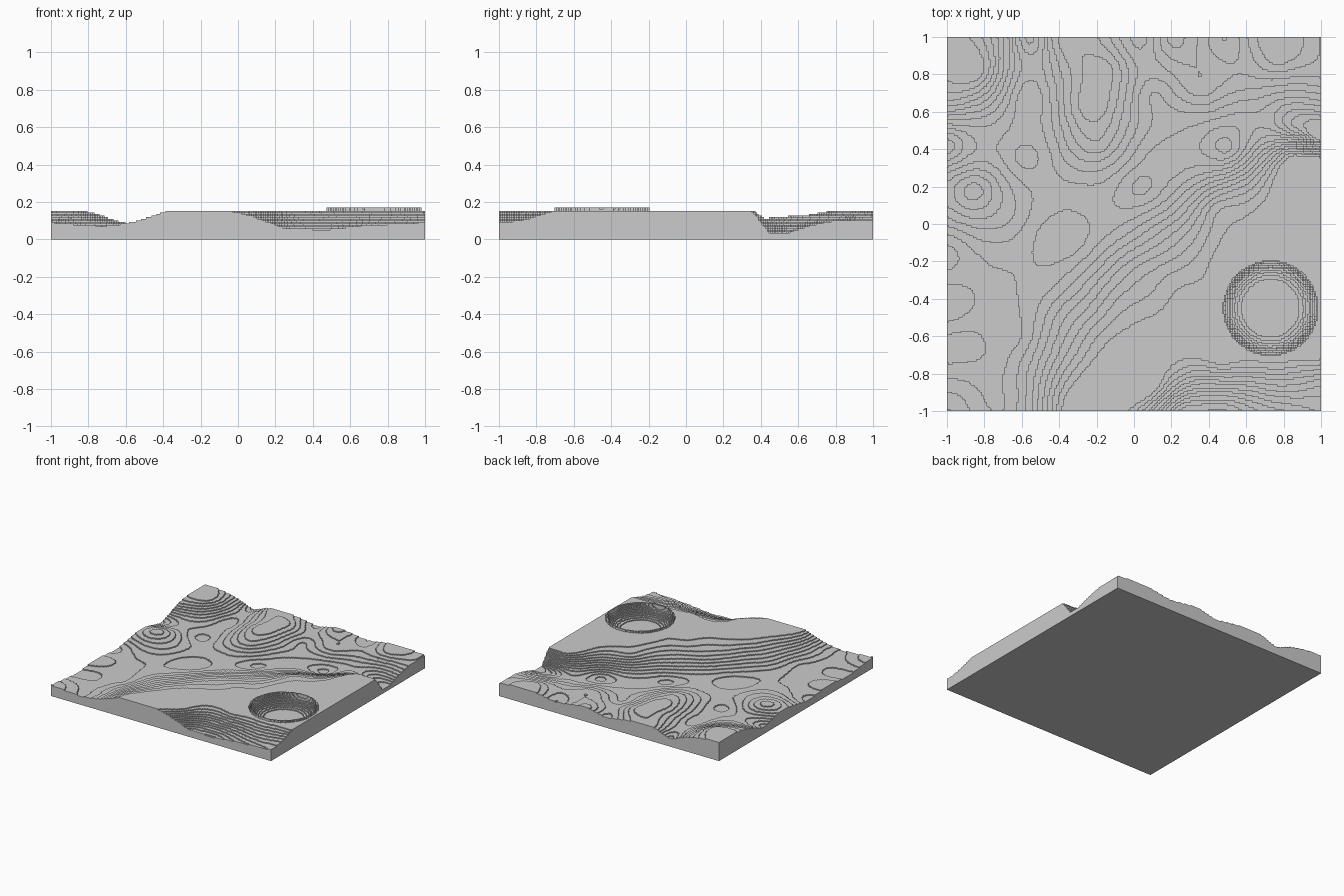
import bpy, bmesh, math
from mathutils import Vector, noise

cube = bpy.data.objects.get("Cube")
if cube:
    bpy.data.objects.remove(cube, do_unlink=True)

CELLS = 216          # grid resolution
STEP = 0.0085        # thickness of one terrace
SIZE = 2.0


def edge(place, profile):
    """Place (distance, height) pairs along one side of the block."""
    return [(*place(t), h) for t, h in profile]


# Profiles along the four sides
front = edge(lambda t: (t, -1), [(-1, .09), (-.85, .077), (-.68, .075), (-.5, .11), (-.36, .155),
                                 (-.08, .155), (.1, .115), (.25, .06), (.5, .055), (.8, .08), (1, .09)])
right = edge(lambda t: (1, t), [(-.85, .11), (-.7, .155), (-.2, .155), (.15, .157), (.36, .145),
                                (.45, .035), (.6, .055), (.8, .1), (1, .105)])
back = edge(lambda t: (t, 1), [(.7, .12), (.48, .09), (.2, .118), (.04, .085), (-.2, .115),
                               (-.42, .113), (-.56, .07), (-.68, .11), (-1, .153)])
left = edge(lambda t: (-1, t), [(.65, .13), (.42, .06), (.2, .1), (-.15, .06), (-.43, .08), (-.65, .06)])

# Landforms inside the block
valley = [(-.62, -.6, .07), (-.35, -.1, .065), (.05, .2, .06), (.5, .4, .055), (.85, .51, .05),
          (-.6, .05, .085), (-.58, .35, .07), (-.57, .7, .075)]
plateau = [(.1, -.88, .155), (.1, -.6, .155), (.45, -.72, .155), (.4, -.35, .155), (.75, -.72, .155),
           (.75, -.1, .157), (.85, .38, .14), (.45, .1, .135), (0, -.25, .125), (-.28, -.6, .13)]
hills = [(-.82, .8, .15), (-.86, .18, .12), (-.22, .62, .13), (-.2, .4, .11), (-.13, .84, .125),
         (.1, .7, .08), (.35, .72, .105), (.77, .88, .118)]
points = front + right + back + left + valley + plateau + hills


def kernel(ax, ay, bx, by):
    return math.sqrt((ax - bx) ** 2 + (ay - by) ** 2 + .003)


def solve(rows):
    """Gaussian elimination on an augmented matrix."""
    n = len(rows)
    for i in range(n):
        p = max(range(i, n), key=lambda r: abs(rows[r][i]))
        rows[i], rows[p] = rows[p], rows[i]
        for r in range(i + 1, n):
            f = rows[r][i] / rows[i][i]
            rows[r] = [a - f * b for a, b in zip(rows[r], rows[i])]
    out = [0] * n
    for i in reversed(range(n)):
        out[i] = (rows[i][n] - sum(rows[i][k] * out[k] for k in range(i + 1, n))) / rows[i][i]
    return out


MEAN = .1
weights = solve([[kernel(ax, ay, bx, by) for bx, by, _ in points] + [h - MEAN] for ax, ay, h in points])
CRATER, RIM, RIM_TOP, DEPTH = Vector((.73, -.45)), .255, .166, .1


def height(x, y):
    """Smooth ground with a round stepped bowl sunk into the plateau."""
    r = (Vector((x, y)) - CRATER).length
    if r < RIM:
        bowl = math.sqrt(max(0, 1 - (r / (RIM - .008)) ** 2))
        return RIM_TOP - DEPTH * min(1, 1.2 * bowl)
    z = MEAN + sum(w * kernel(x, y, px, py) for w, (px, py, _) in zip(weights, points))
    z += .003 * noise.noise(Vector((x * 5, y * 5, 0)))
    return min(max(z, .03), .157)


# Terrace level of every cell
pitch = SIZE / CELLS
level = [[max(1, round(height((i + .5) * pitch - 1, (j + .5) * pitch - 1) / STEP))
          for j in range(CELLS)] for i in range(CELLS)]

bm = bmesh.new()
cache = {}


def vert(i, j, k):
    if (i, j, k) not in cache:
        cache[i, j, k] = bm.verts.new((i * pitch - 1, j * pitch - 1, k * STEP))
    return cache[i, j, k]


def level_at(i, j):
    return level[i][j] if 0 <= i < CELLS and 0 <= j < CELLS else 0


def wall(a, b, low, high):
    """Upright face between two grid corners, facing right of a to b."""
    bm.faces.new((vert(*a, low), vert(*b, low), vert(*b, high), vert(*a, high)))


# Flat treads, and risers wherever a neighbour is lower
for i in range(CELLS):
    for j in range(CELLS):
        k = level[i][j]
        ring = [(i, j), (i + 1, j), (i + 1, j + 1), (i, j + 1)]
        bm.faces.new([vert(*c, k) for c in ring])
        for n, (di, dj) in enumerate([(0, -1), (1, 0), (0, 1), (-1, 0)]):
            low = level_at(i + di, j + dj)
            if low < k:
                wall(ring[n], ring[(n + 1) % 4], low, k)

# Flat underside
bm.faces.new([vert(i, j, 0) for i, j in ((0, 0), (0, CELLS), (CELLS, CELLS), (CELLS, 0))])

mesh = bpy.data.meshes.new("terraced_terrain")
bm.to_mesh(mesh)
bm.free()
terrain = bpy.data.objects.new("terraced_terrain", mesh)
bpy.context.collection.objects.link(terrain)

# Plain grey material
grey = bpy.data.materials.new("plain_grey")
grey.use_nodes = True
colour = (.6, .6, .6, 1)
grey.diffuse_color = colour
grey.node_tree.nodes["Principled BSDF"].inputs["Base Color"].default_value = colour
mesh.materials.append(grey)
